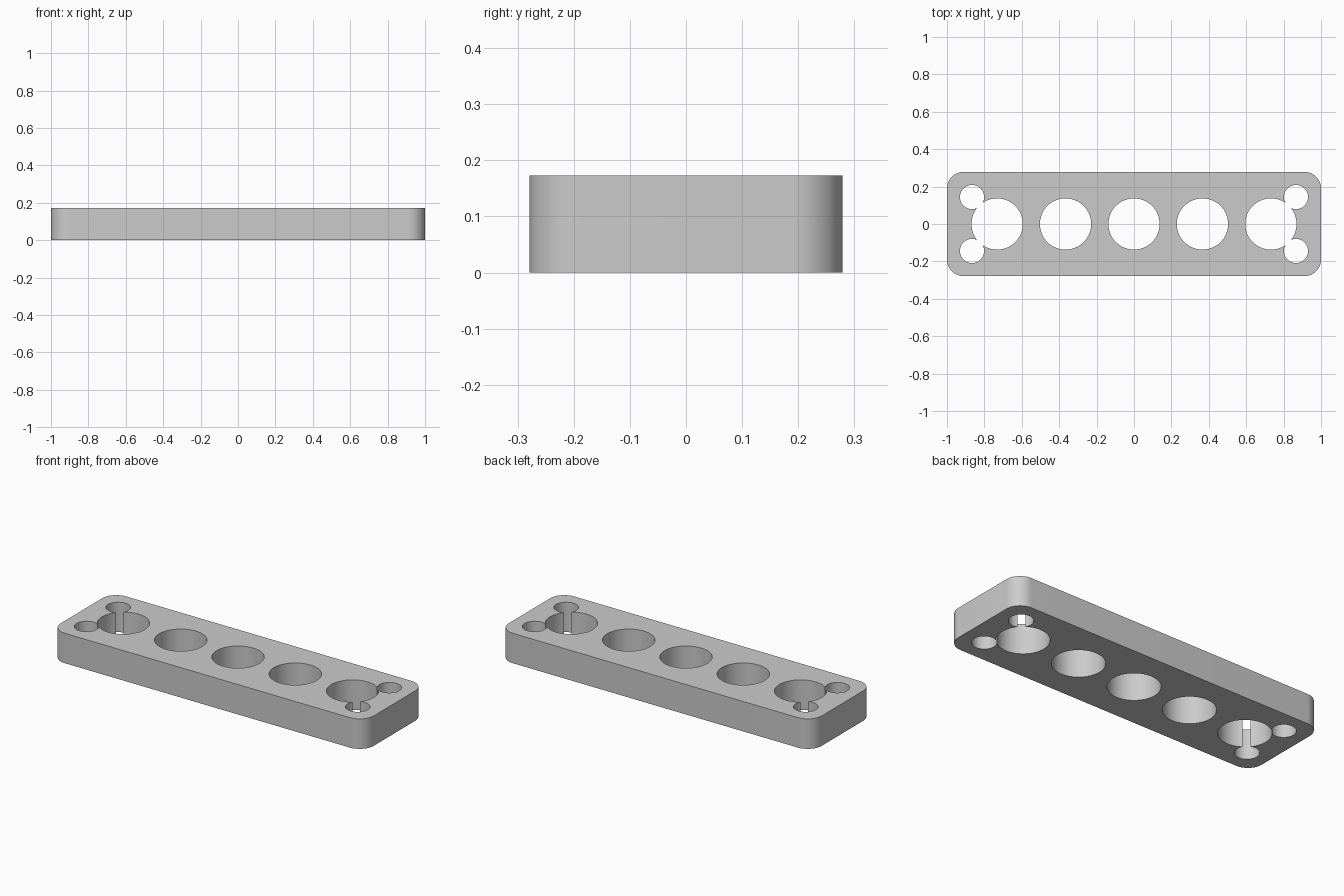
import bpy, bmesh, math

cube = bpy.data.objects.get("Cube")
if cube:
    bpy.data.objects.remove(cube, do_unlink=True)

LENGTH, WIDTH, HEIGHT, CORNER = 2.0, 0.558, 0.173, 0.09

grey = bpy.data.materials.new("plain_grey")
grey.use_nodes = True
colour = (0.6, 0.6, 0.6, 1)
grey.diffuse_color = colour
grey.node_tree.nodes["Principled BSDF"].inputs["Base Color"].default_value = colour


def new_object(name, bm):
    mesh = bpy.data.meshes.new(name)
    bm.to_mesh(mesh)
    bm.free()
    mesh.materials.append(grey)
    obj = bpy.data.objects.new(name, mesh)
    bpy.context.collection.objects.link(obj)
    return obj


def hole_cutters(name, centres, radius):
    bm = bmesh.new()
    for x, y in centres:
        made = bmesh.ops.create_cone(bm, cap_ends=True, segments=64, radius1=radius,
                                     radius2=radius, depth=HEIGHT * 2)
        bmesh.ops.translate(bm, verts=made["verts"], vec=(x, y, HEIGHT / 2))
    obj = new_object(name, bm)
    obj.hide_render = True
    return obj


# Plate: rounded rectangle pulled up to full height
bm = bmesh.new()
outline = []
for i, (sx, sy) in enumerate([(1, 1), (-1, 1), (-1, -1), (1, -1)]):
    for step in range(17):
        a = math.pi / 2 * (i + step / 16)
        outline.append(bm.verts.new((sx * (LENGTH / 2 - CORNER) + CORNER * math.cos(a),
                                     sy * (WIDTH / 2 - CORNER) + CORNER * math.sin(a), 0)))
base = bm.faces.new(outline)
top = bmesh.ops.extrude_face_region(bm, geom=[base])["geom"]
bmesh.ops.translate(bm, verts=[v for v in top if isinstance(v, bmesh.types.BMVert)],
                    vec=(0, 0, HEIGHT))
bmesh.ops.recalc_face_normals(bm, faces=bm.faces)
plate = new_object("plate", bm)

# Through holes: a row of five large ones and a small one near each corner
cutters = [
    hole_cutters("large_hole_cutter", [(0.366 * i, 0) for i in range(-2, 3)], 0.137),
    hole_cutters("corner_hole_cutter",
                 [(sx * 0.866, sy * 0.144) for sx in (-1, 1) for sy in (-1, 1)], 0.0645),
]
bpy.ops.object.select_all(action="DESELECT")
plate.select_set(True)
bpy.context.view_layer.objects.active = plate
for cutter in cutters:
    cut = plate.modifiers.new(cutter.name, "BOOLEAN")
    cut.operation = "DIFFERENCE"
    cut.solver = "EXACT"
    cut.object = cutter
    bpy.ops.object.modifier_apply(modifier=cut.name)
for cutter in cutters:
    bpy.data.objects.remove(cutter, do_unlink=True)

bpy.ops.object.shade_smooth_by_angle(angle=math.radians(30))
